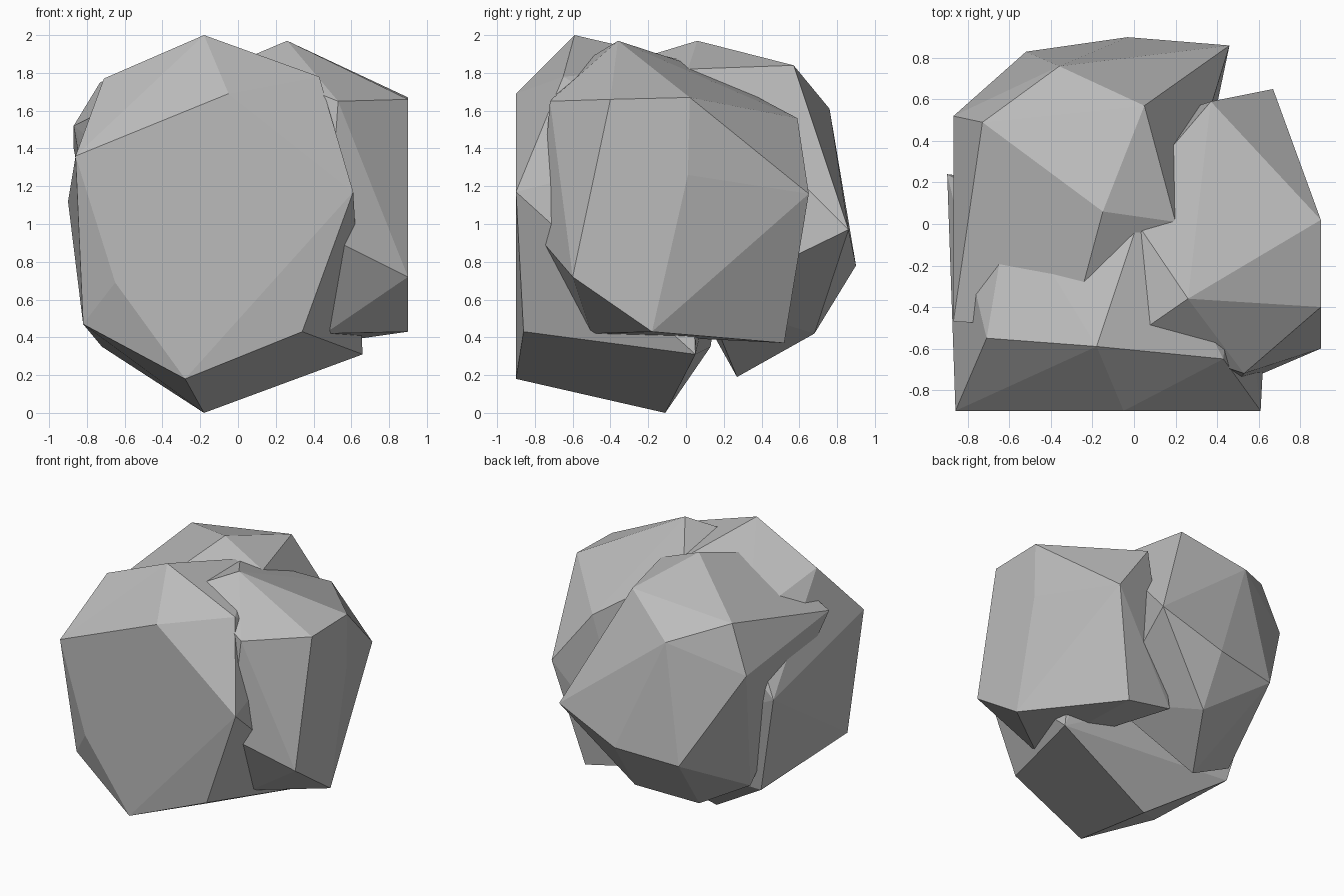
import bpy
import bmesh

cube = bpy.data.objects.get("Cube")
if cube:
    bpy.data.objects.remove(cube, do_unlink=True)

# Plain stone colour
GREY = (0.5, 0.5, 0.5, 1)
stone = bpy.data.materials.new("stone grey")
stone.use_nodes = True
stone.diffuse_color = GREY
stone.node_tree.nodes["Principled BSDF"].inputs["Base Color"].default_value = GREY


def boulder(name, corners):
    """Flat-sided convex stone wrapped around its corner points."""
    bm = bmesh.new()
    for c in corners:
        bm.verts.new(c)
    hull = bmesh.ops.convex_hull(bm, input=bm.verts[:])
    spare = {v for v in hull["geom_interior"] + hull["geom_unused"]
             if isinstance(v, bmesh.types.BMVert)}
    bmesh.ops.delete(bm, geom=list(spare), context="VERTS")
    bmesh.ops.recalc_face_normals(bm, faces=bm.faces[:])
    mesh = bpy.data.meshes.new(name)
    bm.to_mesh(mesh)
    bm.free()
    mesh.materials.append(stone)
    obj = bpy.data.objects.new(name, mesh)
    bpy.context.collection.objects.link(obj)
    return obj


# Front stone: broad front, ridge on top, slanted underside
boulder("front_boulder", [
    (-.86, -.9, 1.36), (-.05, -.9, 1.69), (.61, -.9, 1.17), (.34, -.86, .43),
    (-.28, -.9, .18), (-.82, -.76, .47), (-.65, -.9, .69),
    (-.71, -.55, 1.77), (-.18, -.59, 2), (.43, -.65, 1.78),
    (-.18, -.11, 0), (.66, .05, .31), (-.72, .13, .35), (-.9, .24, 1.12),
    (-.6, .1, 1.6), (.05, .1, 1.84), (.5, 0, 1.4),
])

# Side stone: flat outer side, ridge sloping to the back
boulder("side_boulder", [
    (.9, -.4, 1.66), (.9, .02, 1.67), (.9, -.6, .72), (.9, -.18, .43),
    (.9, .01, 1.26), (.67, .65, 1.16), (.48, .52, .37), (.26, -.36, 1.97),
    (.37, .59, 1.56), (.53, -.72, 1.65), (.48, -.78, .93), (.46, -.5, .42),
    (0, -.54, 1.86), (-.05, .1, 1.82), (.1, .5, .45),
])

# Rear stone: faceted crown and tapered base
boulder("rear_boulder", [
    (-.15, .06, 1.97), (.05, .57, 1.84), (-.36, .76, 1.61), (-.73, .49, 1.75),
    (-.87, .52, 1.4), (-.52, .83, .74), (-.03, .9, .78), (.46, .86, .97),
    (-.05, .68, .42), (-.3, .27, .19), (-.87, -.47, 1.52), (-.3, -.5, 1.8),
    (.2, .01, 1.82), (-.68, .2, .4), (.3, .1, .6),
])
